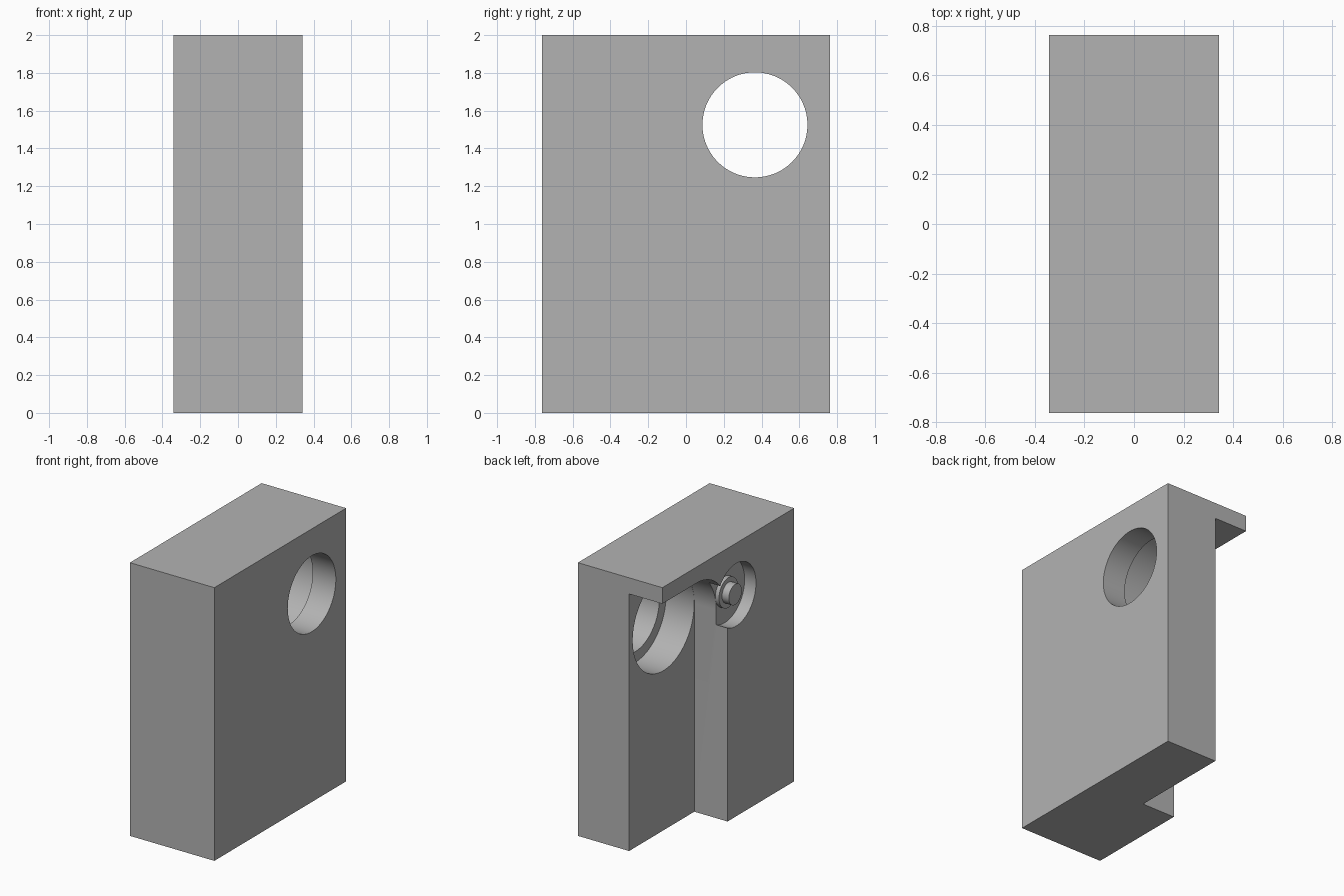
import bpy, bmesh
from math import cos, sin, pi, radians

cube = bpy.data.objects.get("Cube")
if cube:
    bpy.data.objects.remove(cube, do_unlink=True)

grey = bpy.data.materials.new("plain_grey")
grey.use_nodes = True
colour = (0.45, 0.45, 0.45, 1)
grey.diffuse_color = colour
grey.node_tree.nodes["Principled BSDF"].inputs["Base Color"].default_value = colour


def arc(y, z, r, start=0, end=2 * pi, steps=96):
    """Points (y, z) along a circular arc."""
    return [(y + r * cos(start + (end - start) * i / steps),
             z + r * sin(start + (end - start) * i / steps)) for i in range(steps + 1)]


def circle(y, z, r):
    return arc(y, z, r)[:-1]


def prism(name, profile, x0, x1):
    """Extrude a (y, z) profile along x."""
    bm = bmesh.new()
    face = bm.faces.new([bm.verts.new((x0, y, z)) for y, z in profile])
    out = bmesh.ops.extrude_face_region(bm, geom=[face])["geom"]
    bmesh.ops.translate(bm, vec=(x1 - x0, 0, 0),
                        verts=[v for v in out if isinstance(v, bmesh.types.BMVert)])
    bmesh.ops.recalc_face_normals(bm, faces=bm.faces)
    mesh = bpy.data.meshes.new(name)
    bm.to_mesh(mesh)
    bm.free()
    mesh.materials.append(grey)
    obj = bpy.data.objects.new(name, mesh)
    bpy.context.collection.objects.link(obj)
    return obj


def activate(obj):
    bpy.ops.object.select_all(action="DESELECT")
    obj.select_set(True)
    bpy.context.view_layer.objects.active = obj


def combine(body, tool, operation="DIFFERENCE"):
    tool.hide_render = True
    activate(body)
    mod = body.modifiers.new("combine", "BOOLEAN")
    mod.operation, mod.object, mod.solver = operation, tool, "EXACT"
    bpy.ops.object.modifier_apply(modifier=mod.name)
    bpy.data.objects.remove(tool, do_unlink=True)


def smooth(obj):
    activate(obj)
    bpy.ops.object.shade_smooth_by_angle(angle=radians(30))


W, D, H = 0.342, 0.762, 2.0
bore_y, bore_z, big_r, small_r = 0.365, 1.525, 0.357, 0.278
pin_y, pin_z = -0.092, 1.622
recess_x, step_x, pocket_x = -0.073, 0.155, -0.25

# Main block
block = prism("housing_block", [(-D, 0), (D, 0), (D, H), (-D, H)], -W, W)

# Side recess with a rounded upper corner that leaves the top ledge
recess = [(1, -0.2), (1, bore_z + big_r)]
recess += arc(bore_y, bore_z, big_r, pi / 2, pi, 24)
recess += [(bore_y - big_r, -0.2)]
combine(block, prism("recess_cutter", recess, -0.6, recess_x))

# Stepped bore through the thin wall
combine(block, prism("counterbore_cutter", circle(bore_y, bore_z, big_r - 0.001), -0.2, step_x))
combine(block, prism("bore_cutter", circle(bore_y, bore_z, small_r), 0, 0.6))

# Round pocket beside the recess
combine(block, prism("pocket_cutter", circle(pin_y, pin_z, 0.229), -0.6, pocket_x))
smooth(block)

# Pin with a flange standing in the pocket
pin = prism("pocket_pin", circle(pin_y, pin_z, 0.075), -0.335, pocket_x + 0.02)
combine(pin, prism("pin_flange", circle(pin_y, pin_z, 0.11), -0.28, pocket_x), "UNION")
smooth(pin)
